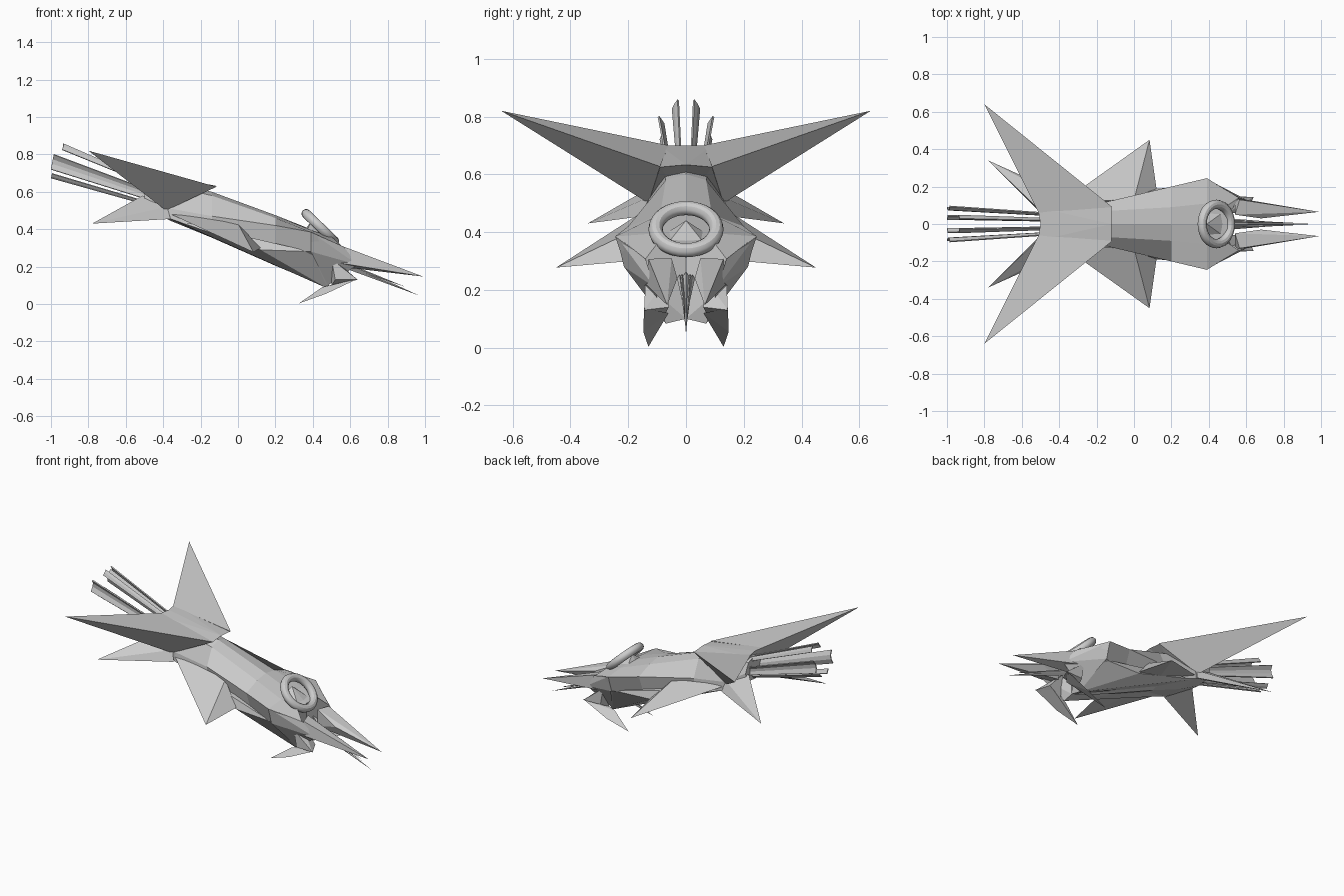
import bpy, bmesh, math
from mathutils import Vector

if "Cube" in bpy.data.objects:
    bpy.data.objects.remove(bpy.data.objects["Cube"])


def finish(name, bm, mirror=True):
    bmesh.ops.recalc_face_normals(bm, faces=bm.faces)
    me = bpy.data.meshes.new(name)
    bm.to_mesh(me)
    bm.free()
    ob = bpy.data.objects.new(name, me)
    bpy.context.collection.objects.link(ob)
    if mirror:
        m = ob.modifiers.new("Mirror", 'MIRROR')
        m.use_axis = (False, True, False)
        m.use_clip = True
        m.merge_threshold = 0.0005
    return ob


def hull(name, pts, mirror=True):
    """Flat faced solid round a few corner points."""
    bm = bmesh.new()
    vs = [bm.verts.new(p) for p in pts]
    r = bmesh.ops.convex_hull(bm, input=vs)
    junk = [v for v in r["geom_interior"] if isinstance(v, bmesh.types.BMVert)]
    bmesh.ops.delete(bm, geom=junk, context='VERTS')
    return finish(name, bm, mirror)


def loft(name, sections, mirror=True, caps=True):
    bm = bmesh.new()
    rows = [[bm.verts.new(p) for p in s] for s in sections]
    for a, b in zip(rows, rows[1:]):
        for i in range(len(a) - 1):
            bm.faces.new((a[i], a[i + 1], b[i + 1], b[i]))
    if caps:
        bm.faces.new(rows[0])
        bm.faces.new(rows[-1])
    return finish(name, bm, mirror)


# Faceted fuselage: half sections from tail to nose
profile = [
    (-.50, [(0, .67), (.07, .65), (.10, .59), (.09, .53), (0, .52)]),
    (-.36, [(0, .66), (.08, .63), (.13, .51), (.14, .455), (0, .445)]),
    (-.14, [(0, .60), (.07, .58), (.12, .47), (.12, .38), (0, .355)]),
    (.20, [(0, .475), (.09, .46), (.20, .42), (.15, .29), (0, .205)]),
    (.39, [(0, .40), (.11, .395), (.245, .385), (.21, .28), (0, .125)]),
]
secs = [[(x, y, z) for y, z in ring] for x, ring in profile]
secs.append([(.50, 0, .36), (.50, .10, .36), (.56, .14, .307),
             (.53, .14, .22), (.48, 0, .10)])
loft("fuselage", secs)

# Belly keels and jaw
hull("belly_keel", [(.48, .07, .083), (.39, .20, .28), (.53, .14, .22),
                    (-.36, .13, .455), (.12, .19, .29), (.48, 0, .10), (-.3, 0, .44)])

# Raised rear deck carrying the upper wings
hull("wing_root", [(-.12, .09, .625), (-.12, 0, .633), (-.515, .09, .70), (-.5, 0, .70),
                   (-.385, .13, .50), (-.385, 0, .50)])
hull("upper_wing", [(-.80, .64, .82), (-.115, .09, .627),
                    (-.385, .13, .50), (-.51, .06, .70)])

# Lower tail fins and mid fins
hull("tail_fin", [(-.78, .34, .43), (-.51, .08, .58),
                  (-.36, .15, .455), (-.38, .13, .52), (-.50, .06, .53)])
hull("mid_fin", [(.083, .45, .277), (-.38, .12, .49), (.12, .19, .30),
                 (0, .13, .43), (-.1, .10, .37)])

# Front prongs, shoulder plates and hooked claws
hull("front_prong", [(.99, .065, .147), (.565, .13, .307), (.54, .05, .31), (.68, .03, .24),
                     (.54, .05, .20), (.54, .14, .22)])
hull("shoulder_plate", [(.39, .24, .385), (.39, .215, .28), (.565, .14, .307),
                        (.64, .11, .21), (.48, .08, .10)])
hull("claw_arm", [(.50, .06, .25), (.50, .14, .24), (.64, .145, .13),
                  (.60, .06, .14), (.50, .08, .10), (.52, .14, .13)])
hull("claw_tip", [(.325, .13, .003), (.64, .145, .135), (.57, .06, .12),
                  (.47, .148, .055), (.45, .09, .09)])

# Thin gun needles under the nose
needles = [(0, .97, .045, .016), (.014, .90, .09, .010), (.022, .80, .13, .009)]
for k, (y, tx, tz, r) in enumerate(needles):
    for s in ((1,) if y == 0 else (1, -1)):
        base = [(.50, y * s + r * math.cos(a), .24 + 1.4 * r * math.sin(a))
                for a in (math.pi * i / 2 for i in range(4))]
        hull(f"gun_needle_{k}_{s}", base + [(tx, y * s * .3, tz)], False)

# Canopy ring and faceted canopy
bpy.ops.mesh.primitive_torus_add(location=(.44, 0, .41), rotation=(0, math.radians(44), 0),
                                 major_radius=.105, minor_radius=.025,
                                 major_segments=32, minor_segments=12)
ring = bpy.context.object
ring.name = "canopy_ring"
bpy.ops.object.shade_smooth_by_angle()
hull("canopy", [(.39, 0, .44), (.37, .07, .395), (.50, .08, .34),
                (.52, 0, .33), (.36, 0, .40)])

# Exhaust vanes: shallow channels spreading backwards round the engine axis
AXIS_START = Vector((-.46, 0, .585))
vanes = {
    "side": ((-.985, .095, .80), (-.99, .078, .775), (-.995, .076, .75), (-1.0, .088, .72)),
    "upper": ((-.935, .027, .857), (-.935, .038, .842), (-.94, .046, .825)),
    "lower": ((-1.0, .025, .675), (-.997, .036, .684), (-.995, .046, .698)),
}
axis_end = Vector((-.97, 0, .765))
for key, pts in vanes.items():
    far = [Vector(p) for p in pts]
    near = [AXIS_START + (p - axis_end) * .62 for p in far]
    ob = loft(key + "_exhaust_vane", [near, far], True, False)
    sol = ob.modifiers.new("Thickness", 'SOLIDIFY')
    sol.thickness = .007
    sol.offset = 0
